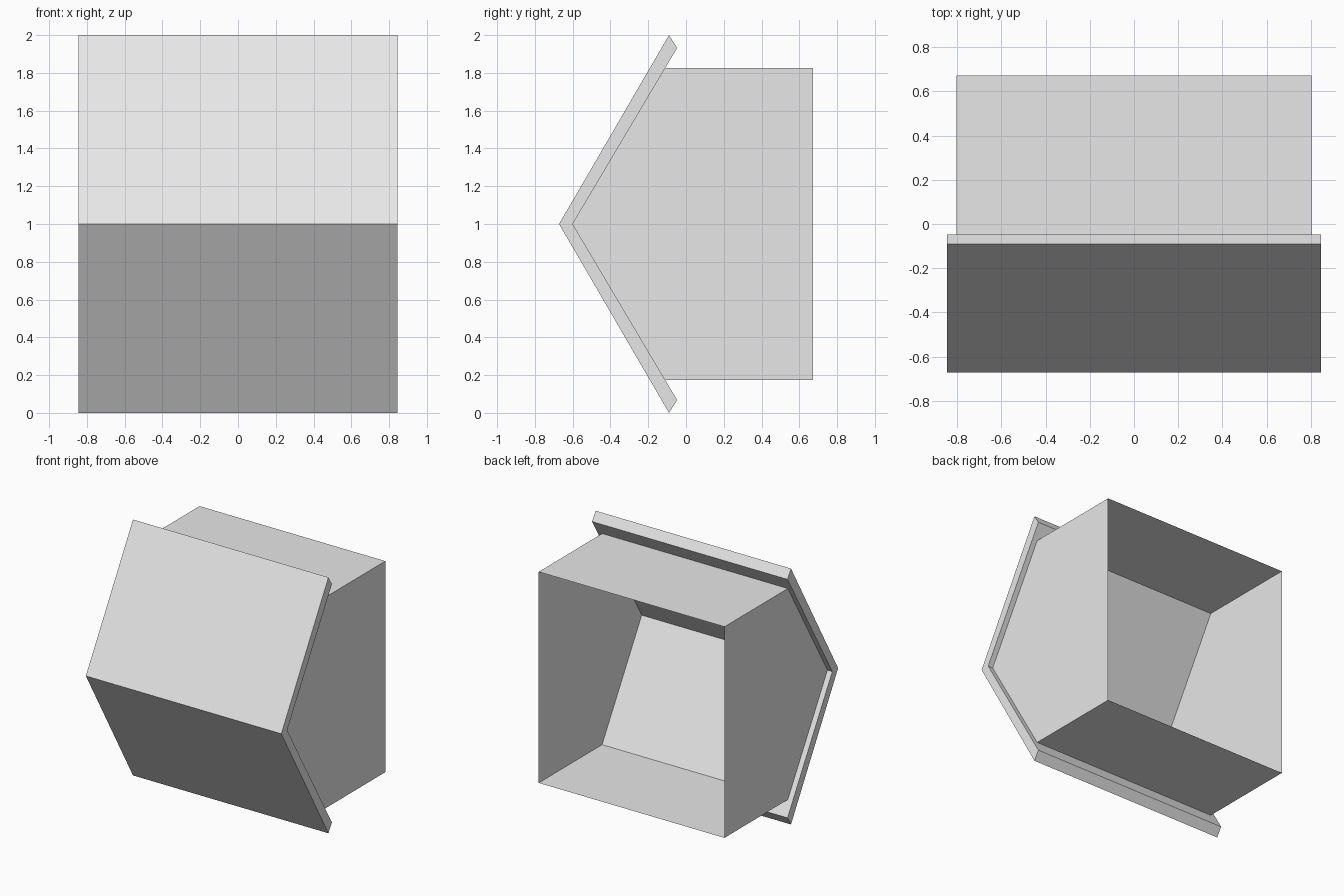
import bpy
import bmesh

cube = bpy.data.objects.get("Cube")
if cube:
    bpy.data.objects.remove(cube, do_unlink=True)

grey = bpy.data.materials.new("light_grey")
grey.use_nodes = True
colour = (0.8, 0.8, 0.8, 1)
grey.diffuse_color = colour
grey.node_tree.nodes["Principled BSDF"].inputs["Base Color"].default_value = colour


def extrude_profile(name, profile, half_width, caps=True, open_sides=()):
    """Sweep a closed (y, z) profile along x, leaving out the listed strips."""
    bm = bmesh.new()
    rings = [[bm.verts.new((x, y, z)) for y, z in profile]
             for x in (-half_width, half_width)]
    left, right = rings
    count = len(profile)
    for i in range(count):
        j = (i + 1) % count
        if i not in open_sides:
            bm.faces.new((left[i], left[j], right[j], right[i]))
    if caps:
        bm.faces.new(left)
        bm.faces.new(right[::-1])
    bmesh.ops.recalc_face_normals(bm, faces=bm.faces)
    mesh = bpy.data.meshes.new(name)
    bm.to_mesh(mesh)
    bm.free()
    mesh.materials.append(grey)
    obj = bpy.data.objects.new(name, mesh)
    bpy.context.collection.objects.link(obj)
    return obj


MID = 1.0
BACK = 0.672

# Folded front plate: a thick chevron overhanging the housing
extrude_profile("front_plate", [
    (-0.672, MID), (-0.09, 2.0), (-0.047, 1.932),
    (-0.60, MID), (-0.047, 0.068), (-0.09, 0.0)], 0.845)

# Thin-walled housing: open at the back, closed in front by the plate
extrude_profile("housing", [
    (BACK, 0.175), (BACK, 1.825), (-0.111, 1.825),
    (-0.60, MID), (-0.111, 0.175)], 0.803, open_sides=(0, 2, 3))
